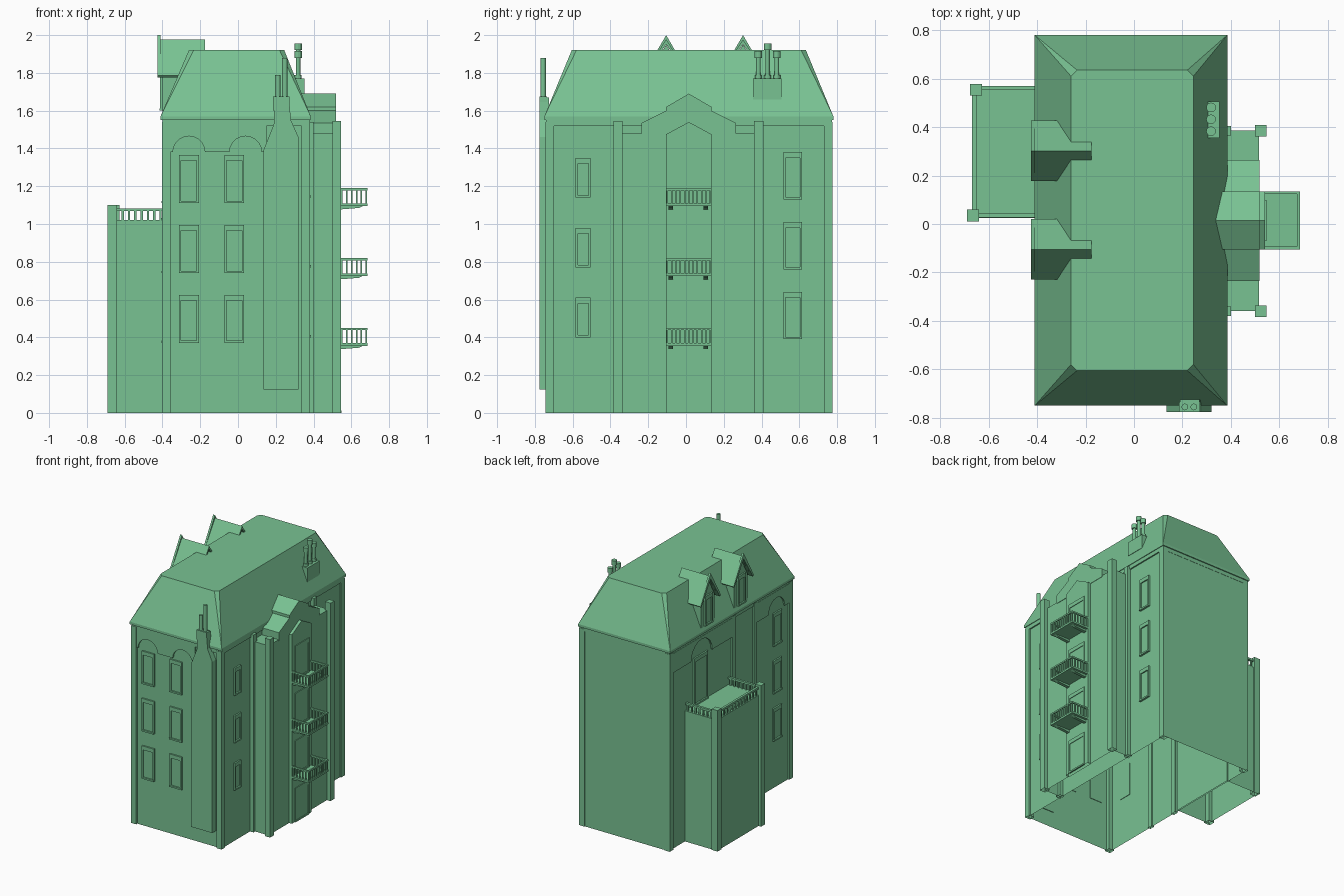
import bpy, bmesh, math

if "Cube" in bpy.data.objects:
    bpy.data.objects.remove(bpy.data.objects["Cube"])

green = bpy.data.materials.new("soft green")
green.use_nodes = True
COLOUR = (0.19, 0.54, 0.29, 1)
green.diffuse_color = COLOUR
green.node_tree.nodes["Principled BSDF"].inputs["Base Color"].default_value = COLOUR


def finish(name, bm, open_base=False):
    bmesh.ops.recalc_face_normals(bm, faces=bm.faces)
    if open_base:
        base = [f for f in bm.faces if all(v.co.z < 0.001 for v in f.verts)]
        bmesh.ops.delete(bm, geom=base, context='FACES')
    mesh = bpy.data.meshes.new(name)
    bm.to_mesh(mesh)
    bm.free()
    mesh.materials.append(green)
    obj = bpy.data.objects.new(name, mesh)
    bpy.context.collection.objects.link(obj)
    return obj


def add_prism(bm, pts, axis, a, b):
    """Extrude a 2D profile along an axis; the profile uses the other two axes."""
    def at(p, d):
        return {'x': (d, *p), 'y': (p[0], d, p[1]), 'z': (*p, d)}[axis]
    low = [bm.verts.new(at(p, a)) for p in pts]
    high = [bm.verts.new(at(p, b)) for p in pts]
    bm.faces.new(low)
    bm.faces.new(high)
    for i in range(len(pts)):
        j = (i + 1) % len(pts)
        bm.faces.new((low[i], low[j], high[j], high[i]))


def add_box(bm, x0, x1, y0, y1, z0, z1):
    add_prism(bm, [(x0, y0), (x1, y0), (x1, y1), (x0, y1)], 'z', z0, z1)


def boxes(name, items, open_base=False):
    bm = bmesh.new()
    for item in items:
        add_box(bm, *item)
    return finish(name, bm, open_base)


def prism(name, pts, axis, a, b, open_base=False):
    bm = bmesh.new()
    add_prism(bm, pts, axis, a, b)
    return finish(name, bm, open_base)


def add_tube(bm, x, y, z0, z1, r):
    ring = [(x + r * math.cos(i * math.pi / 6), y + r * math.sin(i * math.pi / 6)) for i in range(12)]
    add_prism(bm, ring, 'z', z0, z1)


# Main walls and corner piers
boxes("main_walls", [(-0.39, 0.37, -0.73, 0.77, 0, 1.55)], True)
boxes("corner_piers", [(x, x + 0.045, y, y + 0.045, 0, 1.54)
                       for x in (-0.403, 0.335) for y in (-0.745, 0.73)], True)
boxes("side_piers", [(-0.403, -0.38, y - 0.02, y + 0.02, 0, 1.54) for y in (-0.02, -0.28)], True)
boxes("cornice", [(-0.4, 0.38, -0.742, 0.772, 1.52, 1.55)])

# Mansard roof
bm = bmesh.new()
lower = [(-0.41, -0.75), (0.385, -0.75), (0.385, 0.78), (-0.41, 0.78)]
c = 0.025
x0, x1, y0, y1 = -0.26, 0.245, -0.605, 0.635
corners = [[(x0, y0 + c), (x0 + c, y0)], [(x1 - c, y0), (x1, y0 + c)],
           [(x1, y1 - c), (x1 - c, y1)], [(x0 + c, y1), (x0, y1 - c)]]
eave = [bm.verts.new((*p, 1.55)) for p in lower]
edge = [bm.verts.new((*p, 1.57)) for p in lower]
top = [[bm.verts.new((*p, 1.92)) for p in pair] for pair in corners]
bm.faces.new(eave)
bm.faces.new([v for pair in top for v in pair])
for i in range(4):
    j = (i + 1) % 4
    bm.faces.new((eave[i], eave[j], edge[j], edge[i]))
    bm.faces.new((edge[i], edge[j], top[j][0], top[i][1]))
    bm.faces.new((edge[i], top[i][1], top[i][0]))
finish("mansard_roof", bm)


# Arched friezes under the eaves
def frieze(name, start, end, centres, axis, a, b, r=0.085):
    pts = [(start, 1.53), (start, 1.38)]
    for u in centres:
        pts += [(u - r * math.cos(t * math.pi / 10), 1.38 + r * math.sin(t * math.pi / 10))
                for t in range(11)]
    pts += [(end, 1.38), (end, 1.53)]
    prism(name, pts, axis, a, b)


frieze("front_frieze", -0.36, 0.15, (-0.26, 0.04), 'y', -0.742, -0.728)
frieze("side_frieze_front", -0.7, -0.3, (-0.545,), 'x', -0.402, -0.388, 0.1)
frieze("side_frieze_back", 0.0, 0.73, (0.38,), 'x', -0.402, -0.388, 0.13)


# Framed windows: four frame bars around a thin pane
def window(name, wall, u, z0, z1, w, plane, out):
    f, d = 0.012, 0.012 * out
    parts = [(u - w / 2, u - w / 2 + f, z0, z1, d), (u + w / 2 - f, u + w / 2, z0, z1, d),
             (u - w / 2, u + w / 2, z1 - f * 2.5, z1, d), (u - w / 2, u + w / 2, z0, z0 + f, d * 1.3),
             (u - w / 2, u + w / 2, z0, z1, d * 0.3)]
    items = []
    for a, b, c0, c1, depth in parts:
        lo, hi = sorted((plane - out * 0.004, plane + depth))
        items.append((a, b, lo, hi, c0, c1) if wall == 'y' else (lo, hi, a, b, c0, c1))
    boxes(name, items)


for floor, z in enumerate((0.37, 0.74, 1.11), 1):
    for side, x in (("right", -0.26), ("left", -0.02)):
        window(f"front_window_{side}_{floor}", 'y', x, z, z + 0.255, 0.105, -0.73, -1)
    window(f"left_back_window_{floor}", 'x', 0.565, z + 0.02, z + 0.27, 0.1, 0.37, 1)
    window(f"left_front_window_{floor}", 'x', -0.545, z + 0.03, z + 0.24, 0.08, 0.37, 1)
    window(f"right_window_{floor}", 'x', -0.56, z, z + 0.255, 0.105, -0.39, -1)
window("terrace_door", 'x', 0.385, 1.02, 1.39, 0.17, -0.39, -1)

# Projecting bay with stepped gable and piers
boxes("bay_walls", [(0.37, 0.515, -0.36, 0.385, 0, 1.48)], True)
boxes("bay_piers", [(0.5, 0.546, y - 0.024, y + 0.024, 0, 1.545) for y in (-0.36, 0.385)], True)
boxes("bay_inner_piers", [(0.36, 0.4, y - 0.02, y + 0.02, 0, 1.54) for y in (-0.36, 0.385)], True)
prism("bay_shoulders", [(-0.235, 1.47), (0.265, 1.47), (0.265, 1.535), (0.135, 1.6),
                        (-0.105, 1.6), (-0.235, 1.535)], 'x', 0.36, 0.518)
prism("bay_gable", [(-0.105, 1.47), (0.135, 1.47), (0.135, 1.62), (0.015, 1.69),
                    (-0.105, 1.62)], 'x', 0.3, 0.518)
prism("bay_centre", [(-0.105, 0), (0.135, 0), (0.135, 1.475), (0.015, 1.54),
                     (-0.105, 1.475)], 'x', 0.51, 0.54, True)
for floor, (z0, z1) in enumerate(((0, 0.265), (0.37, 0.635), (0.74, 1.005), (1.11, 1.375))):
    window(f"balcony_door_{floor}", 'x', 0.015, z0, z1, 0.17, 0.54, 0.5)


# Balconies with railings and brackets
def rail_line(a, b, n):
    return [a + (b - a) * i / (n - 1) for i in range(n)]


bx0, bx1, by0, by1 = 0.54, 0.685, -0.105, 0.135
for floor, z in enumerate((0.355, 0.725, 1.095), 1):
    r, t = 0.004, z + 0.095
    items = [(bx0, bx1, by0, by1, z, z + 0.014),
             (bx1 - 0.012, bx1, by0, by1, t - 0.012, t)]
    for y in (by0, by1 - 0.012):
        items.append((bx0, bx1, y, y + 0.012, t - 0.012, t))
        items += [(x - r, x + r, y + 0.002, y + 0.01, z, t - 0.01)
                  for x in rail_line(bx0 + 0.01, bx1 - 0.006, 6)]
    items += [(bx1 - 0.01, bx1 - 0.002, y - r, y + r, z, t - 0.01)
              for y in rail_line(by0 + 0.006, by1 - 0.006, 11)]
    boxes(f"balcony_{floor}", items)
    bm = bmesh.new()
    for y in (-0.08, 0.105):
        add_prism(bm, [(bx0, z), (0.66, z), (0.64, z - 0.01), (bx0, z - 0.018)], 'y', y - 0.012, y + 0.012)
    finish(f"balcony_brackets_{floor}", bm)

# Terrace block with posts and balustrade
boxes("terrace_block", [(-0.668, -0.38, 0.025, 0.57, 0, 1.02)], True)
boxes("terrace_posts", [(-0.69, -0.64, 0.01, 0.06, 0, 1.1),
                        (-0.677, -0.627, 0.53, 0.578, 0, 1.1)], True)
items = [(-0.668, -0.65, 0.04, 0.55, 1.068, 1.083)]
items += [(-0.664, -0.654, y - 0.006, y + 0.006, 1.02, 1.07) for y in rail_line(0.08, 0.51, 13)]
for y in (0.026, 0.552):
    items.append((-0.65, -0.395, y, y + 0.018, 1.068, 1.083))
    items += [(x - 0.006, x + 0.006, y + 0.004, y + 0.014, 1.02, 1.07)
              for x in rail_line(-0.61, -0.41, 7)]
boxes("terrace_balustrade", items)

# Dormers: walls, pitched roof, bargeboards and window
for label, y in (("front", -0.105), ("back", 0.302)):
    prism(f"dormer_walls_{label}", [(y - 0.085, 1.56), (y + 0.085, 1.56), (y + 0.085, 1.8),
                                    (y, 1.95), (y - 0.085, 1.8)], 'x', -0.4, -0.26)
    for part, a, b, peak, drop in (("roof", -0.41, -0.175, 1.977, 0.025),
                                   ("bargeboard", -0.425, -0.41, 2.0, 0.045)):
        half = 0.125
        prism(f"dormer_{part}_{label}", [(y - half, 1.785), (y, peak), (y + half, 1.785),
                                         (y + half - 0.01, 1.775), (y, peak - drop),
                                         (y - half + 0.01, 1.775)], 'x', a, b)
    window(f"dormer_window_{label}", 'x', y, 1.6, 1.83, 0.09, -0.4, -1)

# Front chimney breast with two pots
prism("front_chimney", [(0.135, 0.125), (0.32, 0.125), (0.32, 1.46), (0.28, 1.55), (0.27, 1.67),
                        (0.19, 1.67), (0.19, 1.53), (0.135, 1.39)], 'y', -0.775, -0.725)
boxes("front_chimney_cap", [(0.185, 0.272, -0.775, -0.735, 1.6, 1.675)])
bm = bmesh.new()
for x, z in ((0.21, 1.79), (0.247, 1.88)):
    add_tube(bm, x, -0.755, 1.67, z, 0.014)
finish("front_chimney_pots", bm)

# Roof chimney with three pots
boxes("roof_chimney", [(0.29, 0.352, 0.355, 0.505, 1.66, 1.77)])
bm = bmesh.new()
for y, z in ((0.383, 1.915), (0.432, 1.955), (0.481, 1.915)):
    add_tube(bm, 0.318, y, 1.77, z, 0.012)
    add_tube(bm, 0.318, y, z - 0.035, z, 0.02)
    add_tube(bm, 0.318, y, 1.77, 1.79, 0.018)
finish("roof_chimney_pots", bm)
